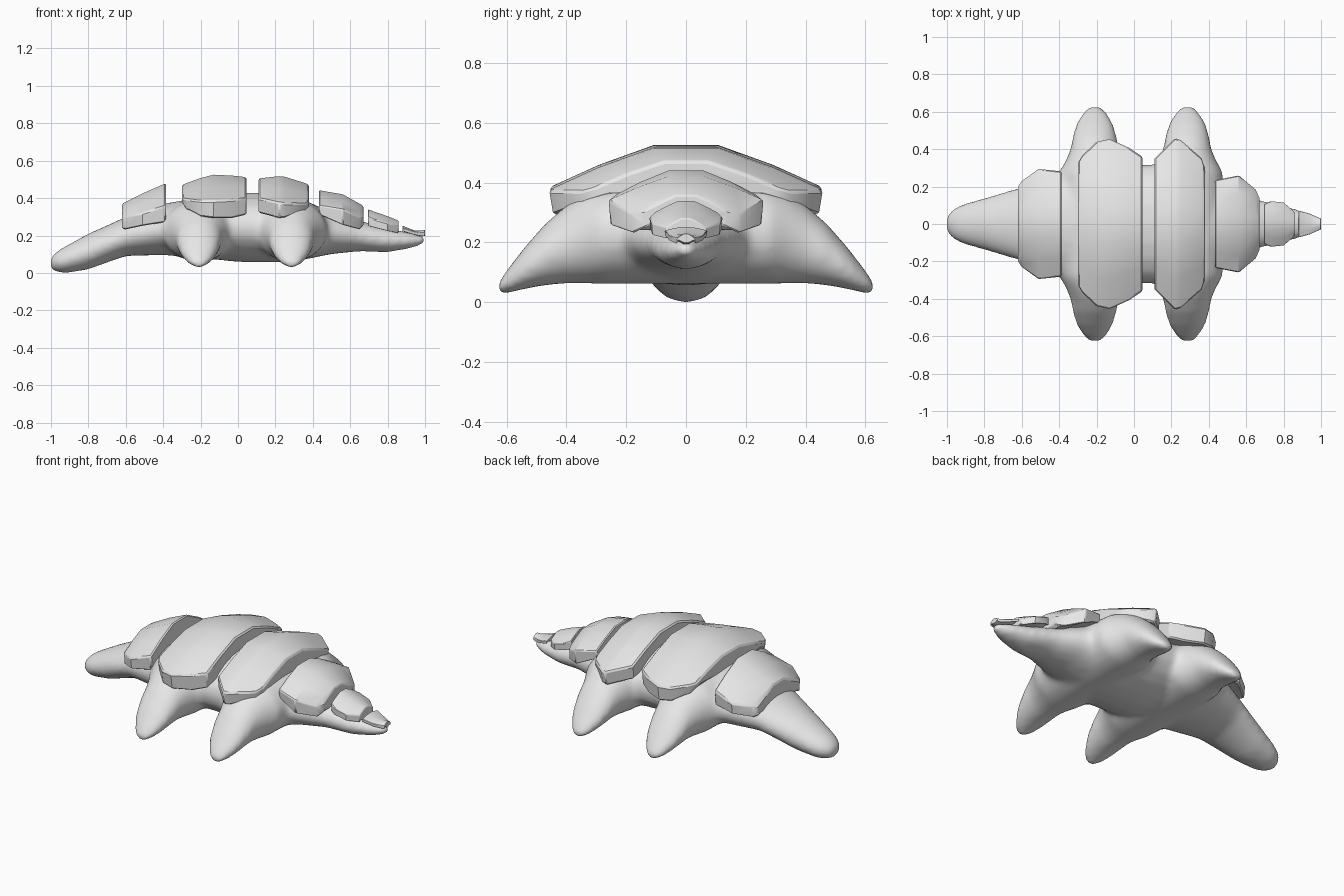
import bpy, bmesh, math

if "Cube" in bpy.data.objects:
    bpy.data.objects.remove(bpy.data.objects["Cube"])

grey = bpy.data.materials.new("plain_grey")
grey.diffuse_color = (0.8, 0.8, 0.8, 1)
grey.use_nodes = True
grey.node_tree.nodes["Principled BSDF"].inputs["Base Color"].default_value = grey.diffuse_color


def loft(bm, rings):
    """Skin a list of closed rings and cap both ends."""
    rows = [[bm.verts.new(p) for p in ring] for ring in rings]
    n = len(rows[0])
    for a, b in zip(rows, rows[1:]):
        for i in range(n):
            j = (i + 1) % n
            bm.faces.new((a[i], a[j], b[j], b[i]))
    bm.faces.new(rows[0][::-1])
    bm.faces.new(rows[-1])


def finish(bm, name):
    bmesh.ops.recalc_face_normals(bm, faces=bm.faces)
    mesh = bpy.data.meshes.new(name)
    bm.to_mesh(mesh)
    bm.free()
    mesh.materials.append(grey)
    obj = bpy.data.objects.new(name, mesh)
    bpy.context.collection.objects.link(obj)
    return obj


def oval(half_width, low, high, n=20):
    """Oval points as (across, up)."""
    mid, r = (low + high) / 2, (high - low) / 2
    return [(half_width * math.cos(2 * math.pi * i / n),
             mid + r * math.sin(2 * math.pi * i / n)) for i in range(n)]


# Body: head to tail stations (x, half width, bottom, top)
bm = bmesh.new()
trunk = [(-1.005, .035, .02, .08), (-.97, .08, .003, .115), (-.92, .105, -.002, .145),
         (-.8, .14, .018, .21), (-.7, .17, .055, .255), (-.6, .2, .09, .3),
         (-.4, .28, .095, .37), (-.2, .32, .08, .405), (0, .32, .058, .43),
         (.2, .32, .055, .43), (.35, .29, .07, .385), (.5, .2, .1, .33),
         (.65, .135, .115, .28), (.8, .1, .11, .24), (.92, .065, .13, .215),
         (1.0, .025, .155, .195)]
loft(bm, [[(x, y, z) for y, z in oval(w, lo, hi)] for x, w, lo, hi in trunk])

# Legs: each pair is one loft across the body (y, half length, bottom, top)
half = [(.12, .2, .06, .4), (.28, .19, .06, .385), (.34, .155, .062, .365),
        (.4, .13, .062, .325), (.47, .118, .055, .265), (.54, .098, .043, .185),
        (.59, .07, .03, .12), (.627, .035, .028, .07)]
stations = [(-y, w, lo, hi) for y, w, lo, hi in half[::-1]] + half
for cx in (-.21, .285):
    loft(bm, [[(cx + x, y, z) for x, z in oval(w, lo, hi)] for y, w, lo, hi in stations])
body = finish(bm, "body_and_legs")
remesh = body.modifiers.new("blend", 'REMESH')
remesh.mode = 'VOXEL'
remesh.voxel_size = .016
remesh.use_smooth_shade = True
smooth = body.modifiers.new("soften", 'SMOOTH')
smooth.factor = .5
smooth.iterations = 14


# Armour bands: stations (x, half width, top, shoulder, rim)
def band(name, rows, thick, bevel):
    bm = bmesh.new()
    rings = []
    for x, w, top, shoulder, rim in rows:
        side = [(.24 * w, top), (.64 * w, top - .47 * (top - shoulder)), (w, shoulder),
                (.97 * w, rim), (.85 * w, rim + .01)]
        inner = (.24 * w, max(top - thick, rim))
        pts = side + [inner]
        pts += [(-y, z) for y, z in pts[::-1]]
        rings.append([(x, y, z) for y, z in pts])
    loft(bm, rings)
    obj = finish(bm, name)
    for p in obj.data.polygons:
        p.use_smooth = True
    obj.data.set_sharp_from_angle(angle=math.radians(32))
    b = obj.modifiers.new("edge", 'BEVEL')
    b.width = bevel
    b.segments = 1
    b.limit_method = 'ANGLE'
    b.angle_limit = math.radians(50)


band("neck_band", [(-.62, .2, .37, .29, .235), (-.6, .23, .38, .3, .23),
                   (-.51, .295, .425, .32, .25), (-.385, .282, .48, .36, .27)], .13, .008)
band("shoulder_band", [(-.3, .33, .47, .40, .375), (-.275, .37, .48, .395, .34),
                       (-.2, .44, .507, .385, .3), (-.13, .455, .525, .385, .292),
                       (-.03, .41, .52, .39, .292), (.045, .36, .512, .4, .31)], .13, .008)
band("hip_band", [(.11, .35, .505, .4, .32), (.22, .46, .517, .375, .292),
                  (.25, .45, .514, .372, .295), (.36, .355, .48, .37, .33),
                  (.38, .3, .47, .385, .35)], .13, .008)
band("rump_band", [(.433, .235, .442, .36, .31), (.56, .26, .42, .34, .255),
                   (.65, .185, .37, .295, .23), (.67, .14, .358, .3, .25)], .13, .008)
band("tail_band", [(.695, .105, .34, .3, .25), (.73, .122, .327, .285, .24),
                   (.8, .115, .303, .265, .222), (.858, .065, .28, .25, .21)], .08, .005)
band("tail_tip_band", [(.88, .072, .252, .24, .222), (.94, .055, .228, .222, .204),
                       (.985, .035, .228, .215, .195), (1.0, .03, .23, .215, .198)], .04, .003)
